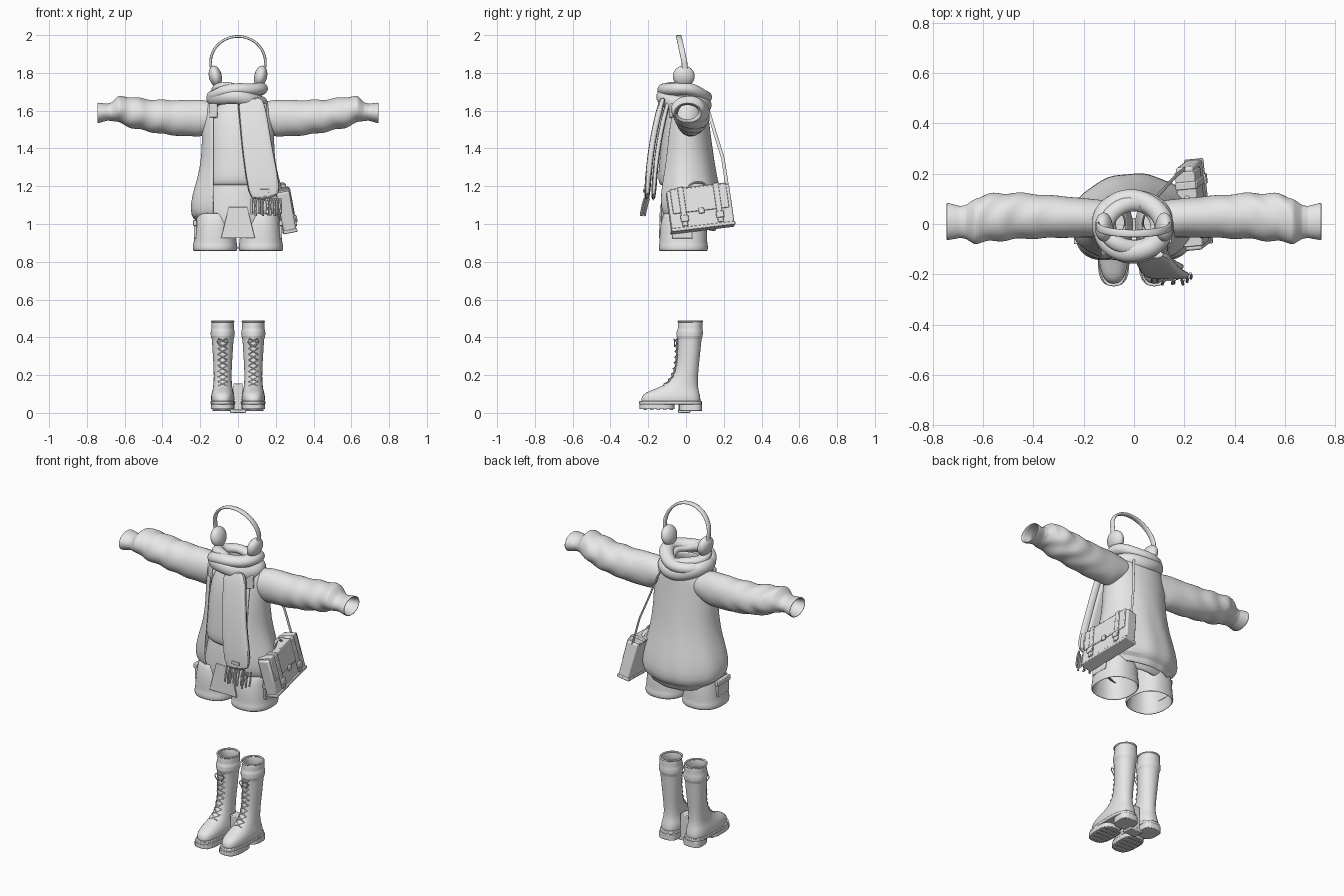
import bpy, bmesh, math
from math import sin, cos, pi, asin
from mathutils import Vector, Matrix

cube = bpy.data.objects.get("Cube")
if cube:
    bpy.data.objects.remove(cube, do_unlink=True)

grey = bpy.data.materials.new("light_grey")
grey.use_nodes = True
grey.diffuse_color = (0.8, 0.8, 0.8, 1)
grey.node_tree.nodes["Principled BSDF"].inputs["Base Color"].default_value = (0.8, 0.8, 0.8, 1)


def finish(name, bm, thick=0, subsurf=0, bevel=0, angle=50):
    bmesh.ops.recalc_face_normals(bm, faces=bm.faces)
    mesh = bpy.data.meshes.new(name)
    bm.to_mesh(mesh)
    bm.free()
    mesh.materials.append(grey)
    ob = bpy.data.objects.new(name, mesh)
    bpy.context.collection.objects.link(ob)
    if thick:
        mod = ob.modifiers.new("cloth", "SOLIDIFY")
        mod.thickness, mod.offset = thick, 0
    if bevel:
        mod = ob.modifiers.new("bevel", "BEVEL")
        mod.width, mod.segments = bevel, 2
    if subsurf:
        mod = ob.modifiers.new("smooth", "SUBSURF")
        mod.levels = mod.render_levels = subsurf
    bpy.ops.object.select_all(action="DESELECT")
    ob.select_set(True)
    bpy.context.view_layer.objects.active = ob
    bpy.ops.object.shade_smooth_by_angle(angle=math.radians(angle))
    return ob


def loft(name, rings, wrap=True, loop=False, caps=False, **kw):
    """Skin a list of rings with quads."""
    bm = bmesh.new()
    vs = [[bm.verts.new(p) for p in r] for r in rings]
    n = len(vs[0])
    for i in range(len(vs) if loop else len(vs) - 1):
        a, b = vs[i], vs[(i + 1) % len(vs)]
        for j in range(n if wrap else n - 1):
            k = (j + 1) % n
            bm.faces.new((a[j], a[k], b[k], b[j]))
    if caps:
        bm.faces.new(vs[0])
        bm.faces.new(vs[-1])
    return finish(name, bm, **kw)


def spow(v, p):
    return math.copysign(abs(v) ** p, v)


def ring(z, rx, front, back, cx=0, cy=0, gap=0, n=32, p=1.0):
    """Horizontal ring with its own front and back depth; gap opens the front."""
    pts = []
    for i in range(n):
        a = gap + (2 * pi - 2 * gap) * i / (n - 1 if gap else n)
        c = spow(cos(a), p)
        pts.append(Vector((cx + rx * spow(sin(a), p), cy - c * (front if c > 0 else back), z)))
    return pts


def sweep(name, pts, a, b, ref=(1, 0, 0), n=10, p=1.0, loop=False, **kw):
    """Sweep an oval of half sizes a (along ref) and b along a path."""
    pts, rings = [Vector(q) for q in pts], []
    for i, q in enumerate(pts):
        if loop:
            t = pts[(i + 1) % len(pts)] - pts[i - 1]
        else:
            t = pts[min(i + 1, len(pts) - 1)] - pts[max(i - 1, 0)]
        t.normalize()
        r = Vector(ref)
        u = (r - t * r.dot(t)).normalized()
        v = t.cross(u)
        w = a(i / (len(pts) - 1)) if callable(a) else a
        rings.append([q + u * w * spow(cos(2 * pi * k / n), p) + v * b * spow(sin(2 * pi * k / n), p)
                      for k in range(n)])
    return loft(name, rings, loop=loop, caps=not loop, **kw)


def box(name, loc, size, mat=Matrix(), bevel=0.004):
    bm = bmesh.new()
    bmesh.ops.create_cube(bm, size=1)
    bmesh.ops.transform(bm, matrix=mat @ Matrix.Translation(loc) @ Matrix.Diagonal((*size, 1)), verts=bm.verts)
    return finish(name, bm, bevel=bevel, angle=35)


def ball(name, loc, size, tilt=0):
    bm = bmesh.new()
    bmesh.ops.create_uvsphere(bm, u_segments=24, v_segments=16, radius=1)
    m = Matrix.Translation(loc) @ Matrix.Rotation(tilt, 4, "Y") @ Matrix.Diagonal((*size, 1))
    bmesh.ops.transform(bm, matrix=m, verts=bm.verts)
    return finish(name, bm)


# Open jacket body: z, half width, front depth, back depth
jacket = [(1.005, .2, .125, .15), (1.045, .212, .13, .162), (1.052, .238, .14, .183), (1.09, .252, .15, .2),
          (1.16, .24, .155, .188), (1.25, .207, .15, .16), (1.35, .188, .14, .142), (1.45, .185, .13, .128),
          (1.55, .185, .11, .115), (1.61, .175, .095, .11), (1.645, .15, .08, .1), (1.66, .1, .07, .085)]
body = [ring(*r, gap=asin(min(.13 / r[1], .75)), n=48) for r in jacket]
for r in body:
    for q in r:
        # The hem hangs lower at the back, and soft folds run down the cloth
        low = max(0, min(1, (1.4 - q.z) * 4))
        turn = math.atan2(q.x, -q.y)
        fold = 1 + .014 * low * sin(9 * turn + 6 * q.z)
        q.x, q.y = q.x * fold, q.y * fold
        q.z -= .045 * low * max(0, min(1, (q.y + .1) / .25)) * max(0, min(1, (1.3 - q.z) * 5))
loft("jacket_body", body, wrap=False, thick=.012, subsurf=1)

# Shirt with neck opening
shirt = [(1.205, .175, .13, .115), (1.23, .18, .147, .12), (1.3, .17, .14, .112), (1.45, .165, .127, .105),
         (1.56, .15, .105, .095), (1.62, .11, .08, .08), (1.64, .078, .068, .065), (1.69, .074, .064, .062)]
loft("shirt", [ring(*r) for r in shirt], thick=.008, subsurf=1)

# Shorts: hips and two open legs with pockets
hips = [(1.23, .16, .115, .1), (1.15, .18, .127, .115), (1.05, .197, .135, .12), (.98, .205, .132, .118),
        (.955, .17, .1, .1)]
loft("shorts_hips", [ring(*r) for r in hips], thick=.008, subsurf=1)
for s, side in ((-1, "right"), (1, "left")):
    legs = [(1.06, .09, .1), (1.0, .1, .118), (.93, .107, .122), (.893, .11, .122), (.888, .113, .126), (.857, .114, .126)]
    loft(side + "_shorts_leg", [ring(z, r, d, d, s * .121, -.014, p=.85) for z, r, d in legs],
         thick=.01, subsurf=1)
    box(side + "_cargo_pocket", (s * .226, -.02, .968), (.016, .11, .09))
    box(side + "_pocket_flap", (s * .228, -.02, 1.005), (.022, .12, .03))
    turn = Matrix.Translation((s * .13, -.075, 1.6)) @ Matrix.Rotation(s * .5, 4, "Z")
    box(side + "_lapel", (0, 0, 0), (.045, .014, .075), turn, bevel=.005)
loft("shorts_front_flap", [[Vector((s * w, y, z)) for s, y in ((-1, f), (1, f), (1, f + .01), (-1, f + .01))]
     for z, w, f in ((.925, .09, -.143), (1.09, .05, -.138))], caps=True, bevel=.003)

# Sleeves with soft folds: x, centre z, half height, centre y, half depth
sleeve = [(.11, 1.57, .07, .02, .07), (.2, 1.56, .095, .025, .075), (.35, 1.562, .09, .03, .083),
          (.48, 1.575, .082, .032, .09), (.57, 1.592, .078, .025, .092), (.63, 1.608, .067, .012, .088),
          (.665, 1.595, .047, .008, .065), (.69, 1.592, .041, .008, .06), (.745, 1.588, .052, .01, .072)]
for s, side in ((-1, "right"), (1, "left")):
    rows = [[u + (v - u) * k / 4 for u, v in zip(r0, r1)] for r0, r1 in zip(sleeve, sleeve[1:]) for k in range(4)]
    rings = []
    for x, z, rz, y, ry in rows + [sleeve[-1]]:
        fold = .06 * max(0, min(1, (x - .2) * 4)) * max(0, min(1, (.68 - x) * 12))
        pts = []
        for a in (2 * pi * i / 28 for i in range(28)):
            f = 1 + fold * sin(52 * x + 2.4 * sin(a + 1) + 1.7 * cos(2 * a))
            pts.append(Vector((s * x, y + ry * f * cos(a), z + rz * f * sin(a))))
        rings.append(pts)
    loft(side + "_sleeve", rings, thick=.007, subsurf=1)

# Scarf wraps: radii, height, sideways tilt, section
wraps = [(.128, .112, 1.652, -.016, .036, .042), (.122, .106, 1.692, .02, .04, .034),
         (.104, .088, 1.7, -.014, .032, .026)]
for i, (rx, ry, z, tilt, w, h) in enumerate(wraps):
    path = []
    for k in range(40):
        t = 2 * pi * k / 40
        wob = 1 + .03 * sin(3 * t + i * 2)
        path.append((rx * wob * cos(t) - .005, ry * wob * sin(t) - .008,
                     z + tilt * cos(t) - .017 * sin(t) + .006 * sin(3 * t + i)))
    sweep(f"scarf_wrap_{i + 1}", path, h, w, ref=(0, 0, 1), n=14, loop=True, subsurf=1)

# Hanging scarf end, its inner layer and fringe
tail = [(.06, -.12, 1.67), (.078, -.142, 1.6), (.09, -.165, 1.5), (.105, -.186, 1.38), (.128, -.2, 1.25),
        (.148, -.208, 1.12)]
sweep("scarf_tail", tail, lambda t: .068 + .02 * t, .017, n=16, p=.5, subsurf=1)
sweep("scarf_inner_layer", [(x - .012, y + .034, z) for x, y, z in tail], lambda t: .06 + .018 * t, .014,
      n=16, p=.5, subsurf=1)
box("scarf_tag", (.141, -.224, 1.175), (.05, .006, .018), bevel=.001)
for i in range(13):
    x = .073 + .0125 * i
    sway = .008 * sin(i * 2.3)
    y = -.208 + .012 * sin(i * 1.7)
    sweep(f"fringe_{i + 1}", [(x, y, 1.135), (x + sway, y - .01, 1.1), (x + sway * .5, y - .02, 1.05 + sway)],
          .006, .006, n=6)

# Ear warmers and band
band = [(.145 * cos(t), -.008 - .03 * sin(t), 1.855 + .138 * sin(t)) for t in (pi * k / 32 for k in range(33))]
band = [(.138, -.006, 1.79)] + band + [(-.138, -.006, 1.79)]
sweep("headband", band, .015, .007, ref=(0, 1, 0), n=12, p=.6)
for s, side in ((-1, "right"), (1, "left")):
    ball(side + "_ear_muff", (s * .12, -.012, 1.782), (.034, .058, .057), s * .22)

# Shoulder bag in its own tilted frame (x is outward)
M = (Matrix.Translation((.238, .075, 1.08)) @ Matrix.Rotation(.12, 4, "Z") @ Matrix.Rotation(.12, 4, "X")
     @ Matrix.Rotation(-.2, 4, "Y"))
box("bag_body", (0, 0, 0), (.068, .335, .22), M, .008)
box("bag_flap", (.035, 0, .048), (.012, .3, .13), M)
box("bag_lid", (0, 0, .112), (.078, .3, .012), M)
box("bag_base_trim", (0, 0, -.102), (.076, .342, .018), M)
box("bag_lock", (.044, 0, -.018), (.012, .03, .03), M)
for s in (-1, 1):
    box("bag_belt", (.041, s * .095, .015), (.012, .03, .21), M)
    box("bag_belt_top", (0, s * .095, .119), (.083, .03, .01), M)
    box("bag_buckle", (.049, s * .095, -.05), (.01, .042, .035), M)
sweep("bag_handle", [M @ Vector((0, .05 * cos(t), .114 + .03 * sin(t))) for t in (pi * k / 12 for k in range(13))],
      .01, .005, n=8)
sweep("bag_strap", [(.07, .07, 1.665), (.1, .118, 1.6), (.135, .157, 1.47), (.17, .195, 1.35),
                    M @ Vector((0, .16, .1))], .009, .004, ref=(0, 1, 0), n=8)

# Boots: z, half width, front y, back y, side power
upper = [(.055, .058, -.235, .075, .75), (.085, .06, -.235, .073, .75), (.105, .056, -.215, .068, .78),
         (.125, .05, -.16, .063, .85), (.15, .046, -.105, .06, .95), (.19, .044, -.068, .06, 1),
         (.26, .046, -.048, .066, 1), (.34, .052, -.045, .075, 1), (.4, .055, -.043, .08, 1),
         (.403, .062, -.05, .087, 1), (.435, .062, -.048, .087, 1), (.44, .056, -.04, .083, 1),
         (.485, .057, -.04, .086, 1)]


def foot_ring(cx, z, w, f, b, p):
    cy = f + .6 * (b - f)
    return ring(z, w, cy - f, b - cy, cx, cy, n=28, p=p)


for s, side in ((-1, "right"), (1, "left")):
    cx = s * .081
    loft(side + "_boot_upper", [foot_ring(cx, *r) for r in upper], thick=.006, subsurf=1)
    for part, w, f, b, z0, z1 in (("welt", .064, -.248, .084, .045, .062), ("sole", .063, -.246, -.06, .02, .047),
                                  ("heel", .055, -.035, .085, .01, .047)):
        loft(f"{side}_boot_{part}", [foot_ring(cx, z, w, f, b, .7) for z in (z0, z1)], caps=True, bevel=.003)
    # Tread blocks
    for k in range(5):
        w = .05 + .06 * sin((k + 1) * pi / 6.5)
        box(side + "_tread", (cx, -.215 + .034 * k, .02), (w, .018, .012), bevel=.002)
    sweep(side + "_boot_rim", ring(.484, .057, .063, .063, cx, .023, n=28), .005, .005, ref=(0, 0, 1), n=8, loop=True)
    # Tongue and crossed laces
    line = [(-.125, .143), (-.098, .165), (-.078, .19), (-.066, .22), (-.058, .25), (-.055, .28), (-.053, .31),
            (-.052, .34), (-.052, .37), (-.052, .395)]
    sweep(side + "_boot_tongue", [(cx, y + .006, z) for y, z in line], .02, .006, n=10)
    for (y0, z0), (y1, z1) in zip(line, line[1:]):
        for d in (-1, 1):
            sweep(side + "_lace", [(cx - d * .025, y0 + .008, z0), (cx, (y0 + y1) / 2 - .006, (z0 + z1) / 2),
                                   (cx + d * .025, y1 + .008, z1)], .003, .003, ref=(0, 0, 1), n=6)
    for d in (-1, 1):
        sweep(side + "_lace_bow", [(cx, -.056, .385), (cx + d * .022, -.064, .392), (cx + d * .03, -.06, .375),
                                   (cx + d * .012, -.06, .35)], .003, .003, ref=(0, 1, 0), n=6)

# Small stand between the boots
box("boot_stand", (0, -.01, .08), (.05, .06, .15))
box("boot_stand_base", (0, -.01, .009), (.085, .065, .018))
